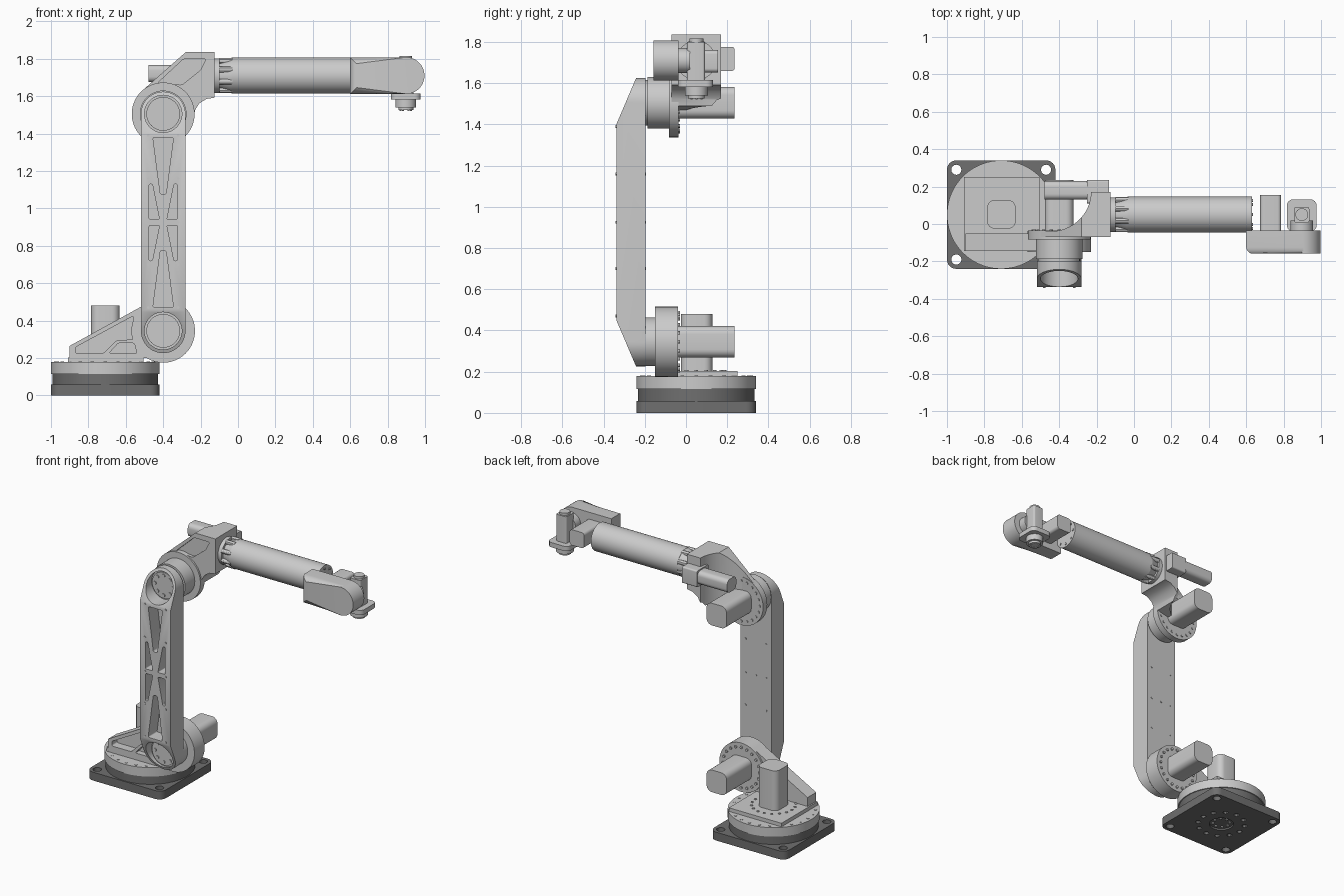
import bpy, bmesh
from math import sin, cos, pi, radians

if "Cube" in bpy.data.objects:
    bpy.data.objects.remove(bpy.data.objects["Cube"])


def place(axis, u, v, w):
    return {'x': (w, u, v), 'y': (u, w, v), 'z': (u, v, w)}[axis]


def arc(u, v, r, a0, a1, n=24, r2=None):
    r2 = r2 or r
    return [(u + r * cos(radians(a0 + (a1 - a0) * i / n)),
             v + r2 * sin(radians(a0 + (a1 - a0) * i / n))) for i in range(n + 1)]


def prism(name, pts, axis, a, b, rnd=0, soft=0, taper=1, mat=None):
    """Extrude a profile along an axis from a to b; rnd rounds its corners, soft rounds the rim at a."""
    bm = bmesh.new()
    n = len(pts)
    cu, cv = sum(p[0] for p in pts) / n, sum(p[1] for p in pts) / n
    lo = [bm.verts.new(place(axis, u, v, a)) for u, v in pts]
    hi = [bm.verts.new(place(axis, cu + (u - cu) * taper, cv + (v - cv) * taper, b)) for u, v in pts]
    bm.faces.new(lo)
    bm.faces.new(hi[::-1])
    for i in range(n):
        bm.faces.new((lo[i], hi[i], hi[(i + 1) % n], lo[(i + 1) % n]))
    k = 'xyz'.index(axis)
    if rnd:
        es = [e for e in bm.edges if abs(e.verts[0].co[k] - e.verts[1].co[k]) > 1e-5]
        bmesh.ops.bevel(bm, geom=es, offset=rnd, segments=6, profile=0.5, affect='EDGES')
    if soft:
        es = [e for e in bm.edges if all(abs(v.co[k] - a) < 1e-5 for v in e.verts)]
        bmesh.ops.bevel(bm, geom=es, offset=soft, segments=5, profile=0.5, affect='EDGES')
    bmesh.ops.recalc_face_normals(bm, faces=bm.faces)
    me = bpy.data.meshes.new(name)
    bm.to_mesh(me)
    bm.free()
    ob = bpy.data.objects.new(name, me)
    bpy.context.collection.objects.link(ob)
    if mat:
        me.materials.append(mat)
    return ob


def cyl(name, axis, u, v, r, a, b, n=48, **kw):
    return prism(name, arc(u, v, r, 0, 360 - 360 / n, n - 1), axis, a, b, **kw)


def box(name, axis, u0, u1, v0, v1, a, b, **kw):
    return prism(name, [(u0, v0), (u1, v0), (u1, v1), (u0, v1)], axis, a, b, **kw)


def activate(ob):
    bpy.ops.object.select_all(action='DESELECT')
    ob.select_set(True)
    bpy.context.view_layer.objects.active = ob


def boolean(ob, cutters, op='DIFFERENCE'):
    for c in cutters:
        activate(ob)
        m = ob.modifiers.new('cut', 'BOOLEAN')
        m.operation, m.object, m.solver = op, c, 'EXACT'
        bpy.ops.object.modifier_apply(modifier=m.name)
        bpy.data.objects.remove(c)


def join(name, obs):
    activate(obs[0])
    for o in obs:
        o.select_set(True)
    bpy.ops.object.join()
    obs[0].name = name
    return obs[0]


def ring(u, v, r, n, start=0):
    return [(u + r * cos(2 * pi * i / n + start), v + r * sin(2 * pi * i / n + start)) for i in range(n)]


def bolts(name, axis, spots, r, a, b, n=12):
    return join(name, [cyl(name, axis, u, v, r, a, b, n) for u, v in spots])


dark = bpy.data.materials.new('dark_grey')
dark.diffuse_color = (0.16, 0.16, 0.16, 1)
dark.use_nodes = True
dark.node_tree.nodes["Principled BSDF"].inputs["Base Color"].default_value = dark.diffuse_color
BX, BY = -0.71, 0.05          # turntable axis
JX, Z1, Z2 = -0.40, 0.345, 1.505   # shoulder and elbow axes
AY, AZ = 0.05, 1.71           # forearm axis

# base plate with corner and underside holes
plate = box('base_plate', 'z', -1, -0.42, BY - 0.29, BY + 0.29, 0, 0.058, rnd=0.05, mat=dark)
boolean(plate, [cyl('hole', 'z', BX + sx * 0.24, BY + sy * 0.24, 0.027, -0.1, 0.1, 24)
                for sx in (-1, 1) for sy in (-1, 1)])
boolean(plate, [bolts('holes', 'z', ring(BX, BY, 0.155, 12), 0.017, -0.1, 0.02),
                cyl('recess', 'z', BX, BY, 0.08, -0.1, 0.012)])
bolts('underside_bolts', 'z', ring(BX, BY, 0.055, 8), 0.009, 0.004, 0.02)

# turntable
cyl('turntable_bearing', 'z', BX, BY, 0.283, 0.055, 0.117, 72, mat=dark)
cyl('turntable_disc', 'z', BX, BY, 0.29, 0.178, 0.115, 72, soft=0.006)
bolts('turntable_bolts', 'z', ring(BX, BY, 0.265, 24), 0.009, 0.17, 0.181)
box('turntable_pad', 'z', -0.91, -0.505, -0.145, 0.25, 0.17, 0.203)
bolts('pad_bolts', 'z', ring(BX, BY, 0.14, 18), 0.009, 0.2, 0.207)
box('turntable_motor', 'z', -0.785, -0.633, -0.025, 0.128, 0.2, 0.48, rnd=0.04)

# shoulder bracket
bracket = prism('shoulder_bracket', [(-0.9, 0.2), (-0.9, 0.265), (-0.482, 0.494), (-0.4, 0.4),
                                     (-0.4, 0.19), (-0.47, 0.2)], 'y', -0.145, -0.05)
boolean(bracket, [
    prism('pocket', [(-0.87, 0.225), (-0.87, 0.257), (-0.56, 0.425), (-0.545, 0.30), (-0.65, 0.295),
                     (-0.72, 0.225)], 'y', -0.2, -0.085, rnd=0.01),
    prism('pocket', [(-0.69, 0.225), (-0.64, 0.28), (-0.555, 0.28), (-0.54, 0.225)],
          'y', -0.2, -0.105, rnd=0.01)])
cyl('shoulder_drum', 'y', JX, Z1, 0.17, -0.15, -0.038, 72)
cyl('shoulder_hub', 'y', JX, Z1, 0.118, -0.205, -0.14)

# lower arm: stadium outline with sloped ends, pockets in the front
link = prism('lower_arm', arc(JX, Z2, 0.119, 0, 180) + arc(JX, Z1, 0.119, 180, 360), 'y', -0.36, -0.197)
boolean(link, [prism('side_profile', [(-0.1, 0.1), (-0.1, 1.8), (-0.24, 1.63), (-0.338, 1.40),
                                      (-0.338, 0.45), (-0.24, 0.22)], 'x', -0.7, -0.1)], 'INTERSECT')
ZM = (Z1 + Z2) / 2
cutters = []
for s in (-1, 1):
    cutters.append(cyl('pocket', 'y', JX, ZM + s * 0.58, 0.1, -0.5, -0.235))
    cutters.append(prism('pocket', [(JX - 0.055, ZM + s * 0.455), (JX + 0.055, ZM + s * 0.455),
                                    (JX + 0.015, ZM + s * 0.15), (JX - 0.015, ZM + s * 0.15)],
                         'y', -0.5, -0.24, rnd=0.01))
    for t in (-1, 1):
        cutters.append(prism('pocket', [(JX + t * 0.075, ZM + s * 0.205), (JX + t * 0.058, ZM + s * 0.205),
                                        (JX + t * 0.02, ZM + s * 0.016), (JX + t * 0.075, ZM + s * 0.016)],
                             'y', -0.5, -0.24, rnd=0.007))
boolean(link, cutters)
spots = [(JX + s * 0.08, z) for s in (-1, 1) for z in (0.47, 0.7, 0.925, 1.16, 1.39)]
bolts('arm_front_bolts', 'y', spots, 0.007, -0.342, -0.33)
bolts('arm_back_bolts', 'y', spots[1:4] + spots[6:9] + [(JX, 0.925)], 0.007, -0.2, -0.193)
for nm, z in (('shoulder', Z1), ('elbow', Z2)):
    cyl(nm + '_cap', 'y', JX, z, 0.09, -0.245, -0.23)
    bolts(nm + '_cap_bolts', 'y', ring(JX, z, 0.068, 8), 0.012, -0.251, -0.24)
    box(nm + '_motor', 'y', JX - 0.077, JX + 0.077, z - 0.077, z + 0.077, -0.06, 0.235, rnd=0.04)
    bolts(nm + '_ring_bolts', 'y', ring(JX, z, 0.14, 20), 0.009, -0.05, -0.03)

# elbow drum and flange
cyl('elbow_hub', 'y', JX, Z2, 0.11, -0.205, -0.18)
cyl('elbow_drum', 'y', JX, Z2, 0.125, -0.188, -0.07)
cyl('elbow_flange', 'y', JX, Z2, 0.168, -0.082, -0.036, 72)

# elbow bracket: front outline intersected with swept plan
elbow = prism('elbow_bracket', [(-0.5, 1.64), (-0.28, 1.835), (-0.125, 1.835), (-0.125, 1.592),
                                (-0.17, 1.585), (-0.208, 1.56), (-0.23, 1.525), (-0.235, 1.49),
                                (-0.4, 1.45)], 'y', -0.2, 0.3)
plan = [(-0.6, -0.04), (-0.6, -0.07), (-0.125, -0.07), (-0.125, 0.17), (-0.23, 0.17)]
boolean(elbow, [prism('plan', plan + arc(-0.45, 0.17, 0.22, 0, -90, 16, r2=0.21)[1:],
                      'z', 1.2, 2)], 'INTERSECT')
boolean(elbow, [prism('pocket', [(-0.43, 1.67), (-0.29, 1.80), (-0.17, 1.80), (-0.2, 1.74),
                                 (-0.3, 1.66)], 'y', -0.3, -0.048, rnd=0.012)])

# forearm roll motor beside the bracket
box('roll_gearbox', 'x', 0.11, 0.235, 1.66, 1.775, -0.25, -0.135, rnd=0.01)
box('roll_motor', 'x', 0.13, 0.23, 1.675, 1.767, -0.478, -0.24, rnd=0.03)

# collar with lugs, forearm tube
cyl('collar_flange', 'x', AY, AZ, 0.092, -0.13, -0.098)
cyl('collar_cone', 'x', AY, AZ, 0.074, -0.1, -0.034, taper=1.28)
bolts('collar_lugs', 'x', ring(AY, AZ, 0.085, 8, pi / 8), 0.015, -0.1, -0.03)
cyl('forearm_tube', 'x', AY, AZ, 0.096, -0.036, 0.63, 72)
bolts('tube_end_bolts', 'x', ring(AY, AZ, 0.075, 8), 0.008, 0.62, 0.635)

# wrist cover with rounded end and soft outer rim
prism('wrist_cover', [(0.6, AZ + 0.098), (0.6, AZ - 0.098)] + arc(0.899, AZ, 0.098, -90, 90, 32),
      'y', -0.158, -0.036, soft=0.034)
box('wrist_motor', 'y', 0.675, 0.787, 1.652, 1.76, -0.05, 0.155, rnd=0.02)

# tool head
TX = 0.897
cyl('wrist_hub', 'y', TX, AZ, 0.06, -0.05, 0.02)
box('tool_body', 'z', TX - 0.04, TX + 0.04, 0.005, 0.092, 1.6, 1.8, rnd=0.012)
cyl('tool_top_cap', 'z', TX, AY, 0.034, 1.79, 1.816, 32)
box('tool_plate', 'z', TX - 0.08, TX + 0.08, -0.04, 0.132, 1.582, 1.615, rnd=0.035)
cyl('tool_flange', 'z', TX, AY, 0.056, 1.54, 1.59)
cyl('tool_tip', 'z', TX, AY, 0.04, 1.525, 1.545)
bolts('tool_bolts', 'z', ring(TX, AY, 0.028, 6), 0.005, 1.521, 1.53)

# smooth shading with sharp edges kept
bpy.ops.object.select_all(action='SELECT')
bpy.context.view_layer.objects.active = plate
bpy.ops.object.shade_smooth_by_angle(angle=radians(30))
